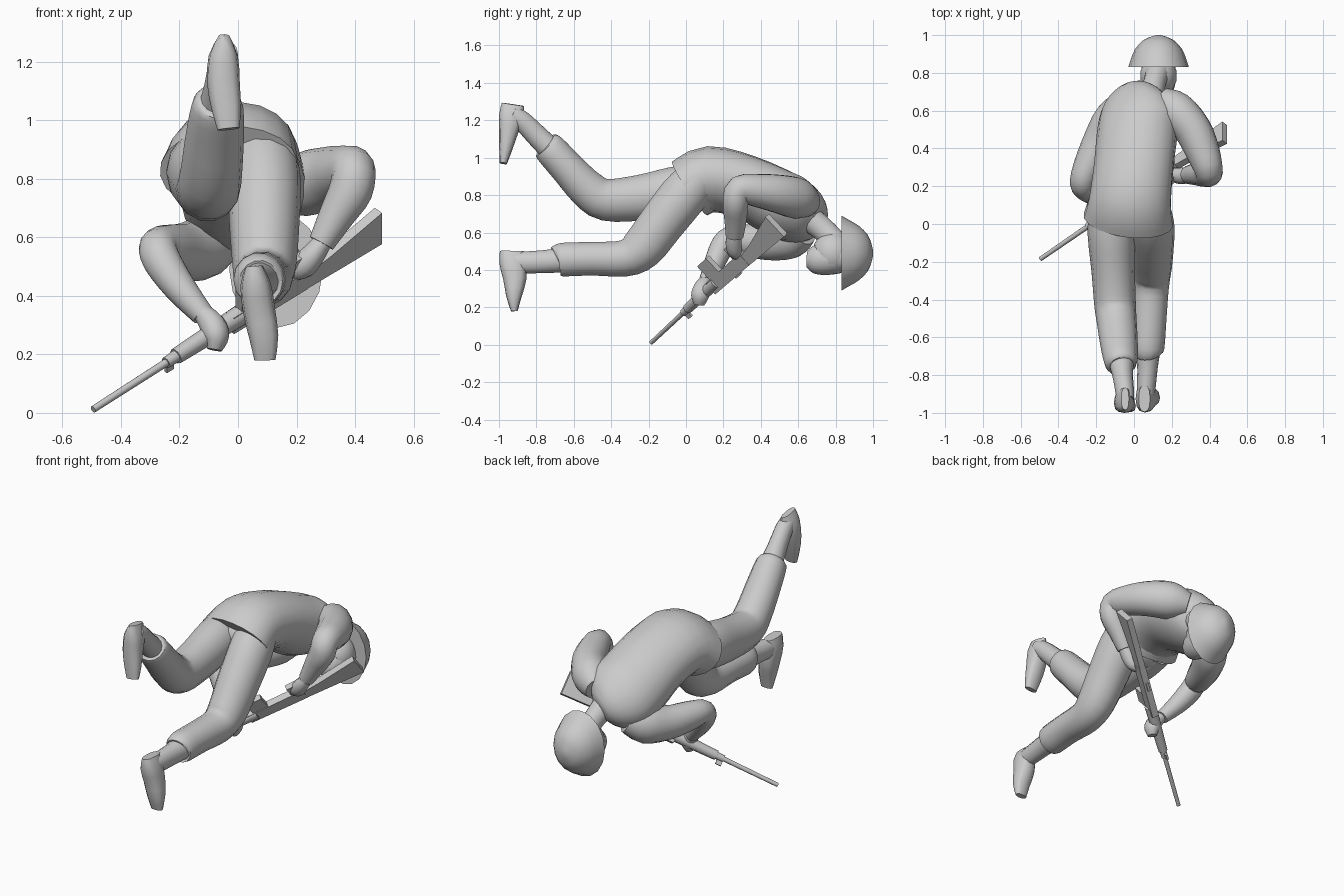
import bpy, bmesh, math
from mathutils import Vector, Matrix

grey = bpy.data.materials.new("plain grey")
grey.diffuse_color = (0.6, 0.6, 0.6, 1)


def finish(name, bm, smooth=True):
    bmesh.ops.recalc_face_normals(bm, faces=bm.faces)
    me = bpy.data.meshes.new(name)
    bm.to_mesh(me)
    bm.free()
    me.materials.append(grey)
    ob = bpy.data.objects.new(name, me)
    bpy.context.collection.objects.link(ob)
    if smooth:
        bpy.ops.object.select_all(action='DESELECT')
        ob.select_set(True)
        bpy.context.view_layer.objects.active = ob
        bpy.ops.object.shade_smooth_by_angle(angle=math.radians(45))
    return ob


def loft(name, rings, sides=14, steps=3, power=1.0):
    """Smooth limb through rings of (x, y, z, half width, half depth, roll)."""
    r = [Vector(list(k) + [0] * (6 - len(k))) for k in rings]
    pts = []
    for i in range(len(r) - 1):
        p0, p1, p2, p3 = r[max(i - 1, 0)], r[i], r[i + 1], r[min(i + 2, len(r) - 1)]
        for s in range(steps):
            t = s / steps
            pts.append(0.5 * (2 * p1 + (p2 - p0) * t + (2 * p0 - 5 * p1 + 4 * p2 - p3) * t * t
                              + (3 * p1 - p0 - 3 * p2 + p3) * t ** 3))
    pts.append(r[-1])
    bm = bmesh.new()
    loops = []
    sq = lambda w: math.copysign(abs(w) ** power, w)   # power < 1 squares the section
    for i, p in enumerate(pts):
        c = Vector(p[:3])
        tan = (Vector(pts[min(i + 1, len(pts) - 1)][:3]) - Vector(pts[max(i - 1, 0)][:3])).normalized()
        ref = Vector((math.cos(p[5]), 0, math.sin(p[5])))
        u = (ref - tan * ref.dot(tan)).normalized()
        v = tan.cross(u)
        loops.append([bm.verts.new(c + u * p[3] * sq(math.cos(a)) + v * p[4] * sq(math.sin(a)))
                      for a in (2 * math.pi * k / sides for k in range(sides))])
    for a, b in zip(loops, loops[1:]):
        for k in range(sides):
            bm.faces.new((a[k], a[k - 1], b[k - 1], b[k]))
    bm.faces.new(loops[0])
    bm.faces.new(loops[-1])
    return finish(name, bm)


def ball(name, centre, size):
    bm = bmesh.new()
    m = Matrix.Translation(centre) @ Matrix.Diagonal((*size, 1))
    bmesh.ops.create_uvsphere(bm, u_segments=14, v_segments=9, radius=1, matrix=m)
    return finish(name, bm)


# jacket, bent forward and rolled with the right shoulder high
loft("jacket", [
    (-.03, .02, .835, .24, .17, .2), (-.02, .13, .885, .22, .175, .22),
    (0, .32, .845, .215, .165, .3), (.02, .5, .755, .22, .175, .42),
    (.04, .60, .715, .215, .16, .5), (.065, .68, .69, .16, .12, .5),
    (.085, .72, .675, .08, .065, .4)], sides=20)

# trousers
loft("right_trouser", [
    (.08, .06, .88, .12, .12), (.09, -.02, .79, .125, .13), (.09, -.13, .65, .12, .125),
    (.09, -.235, .515, .11, .118), (.085, -.33, .462, .1, .1),
    (.08, -.5, .46, .092, .092), (.072, -.66, .455, .088, .092), (.072, -.69, .45, .068, .078)])
loft("left_trouser", [
    (-.12, .06, .84, .12, .13), (-.12, -.06, .82, .125, .135), (-.11, -.25, .785, .115, .125),
    (-.1, -.43, .775, .11, .115), (-.09, -.53, .835, .105, .105),
    (-.08, -.63, .94, .1, .095), (-.07, -.73, 1.05, .088, .088), (-.067, -.75, 1.07, .066, .07)])
ball("seat", (-.02, .03, .83), (.2, .1, .14))

# boots: ankle plus drooping foot
loft("right_boot_shaft", [(.075, -.64, .455, .07, .07), (.072, -.75, .445, .055, .063),
                          (.065, -.86, .44, .05, .06), (.06, -.93, .44, .045, .055)])
loft("right_boot_foot", [(.055, -.925, .50, .03, .07), (.06, -.925, .44, .052, .073),
                         (.072, -.915, .35, .055, .062), (.088, -.92, .26, .05, .042),
                         (.092, -.918, .18, .036, .018)], sides=12, steps=2, power=.8)
loft("left_boot_shaft", [(-.07, -.71, 1.03, .07, .065), (-.06, -.80, 1.12, .055, .06),
                         (-.05, -.88, 1.2, .05, .054), (-.045, -.93, 1.23, .045, .05)])
loft("left_boot_foot", [(-.047, -.925, 1.285, .02, .06), (-.05, -.935, 1.22, .05, .065),
                        (-.05, -.95, 1.13, .056, .05), (-.04, -.965, 1.04, .05, .034),
                        (-.032, -.977, .97, .038, .02)], sides=12, steps=2, power=.8)

# sleeves
loft("right_sleeve", [
    (.14, .66, .755, .07, .07), (.22, .6, .78, .105, .11), (.31, .5, .805, .1, .105),
    (.365, .38, .825, .09, .09), (.395, .285, .83, .075, .075), (.385, .265, .76, .075, .07),
    (.34, .265, .68, .062, .062), (.285, .26, .58, .045, .048)])
loft("left_sleeve", [
    (-.04, .63, .61, .08, .08), (-.11, .56, .57, .1, .11), (-.18, .44, .55, .09, .1),
    (-.24, .31, .56, .08, .085), (-.272, .23, .565, .067, .067), (-.26, .19, .52, .066, .064),
    (-.2, .15, .43, .056, .056), (-.12, .11, .335, .04, .042)])

# hands
loft("right_hand", [(.3, .26, .6, .03, .035), (.26, .255, .545, .04, .045),
                    (.22, .26, .5, .045, .04), (.185, .27, .475, .025, .025)], sides=10)
loft("left_hand", [(-.13, .11, .35, .03, .03), (-.09, .085, .305, .045, .045),
                   (-.075, .075, .26, .045, .05), (-.08, .07, .215, .025, .03)], sides=10)

# neck, head and helmet
loft("neck", [(.09, .68, .66, .07, .07), (.11, .75, .6, .06, .065), (.13, .82, .52, .07, .07)])
ball("head", (.13, .785, .49), (.1, .11, .115))
loft("jaw", [(.13, .645, .455, .04, .04), (.13, .68, .455, .068, .075),
             (.13, .75, .46, .09, .09), (.13, .84, .48, .09, .09)])
loft("helmet", [(.13, .832, .49, .16, .2), (.13, .875, .49, .146, .175),
                (.13, .925, .49, .125, .145), (.13, .97, .49, .085, .1),
                (.13, .99, .49, .045, .055), (.13, 1.0, .49, .012, .015)], sides=16, steps=2)

# rifle frame: along the barrel, down to the magazine, and across
muzzle = Vector((-.495, -.185, .012))
along = Vector((.975, .67, .625))
length = along.length
along.normalize()
down = Vector((0, -.68, .73))
down = (down - along * down.dot(along)).normalized()
across = along.cross(down)


def at(t, d):
    return muzzle + along * t * length + down * d


def slab(name, sections, width):
    """Flat rifle part from (t, upper edge, lower edge) sections."""
    bm = bmesh.new()
    loops = [[bm.verts.new(at(t, d) + across * s * width / 2)
              for d, s in ((lo, -1), (lo, 1), (hi, 1), (hi, -1))] for t, lo, hi in sections]
    for a, b in zip(loops, loops[1:]):
        for k in range(4):
            bm.faces.new((a[k], a[k - 1], b[k - 1], b[k]))
    bm.faces.new(loops[0])
    bm.faces.new(loops[-1])
    return finish(name, bm, False)


def rod(name, t0, t1, r0, r1):
    return loft(name, [(*at(t0, 0), r0, r0), (*at(t1, 0), r1, r1)], sides=10, steps=1)


rod("barrel", 0, .3, .012, .014)
rod("gas_block", .255, .32, .02, .022)
rod("handguard", .29, .52, .028, .036)
slab("front_sight", [(.255, -.045, 0), (.28, -.045, 0)], .012)
slab("receiver", [(.48, -.045, .03), (.74, -.055, .03)], .04)
slab("stock", [(.73, -.055, .01), (.82, -.06, .025), (1, -.07, .075)], .036)
slab("magazine", [(.51, .02, .13), (.58, .02, .13)], .032)
slab("grip", [(.69, .02, .10), (.735, .02, .10)], .032)
slab("rear_sight", [(.62, -.06, -.04), (.66, -.06, -.04)], .014)
